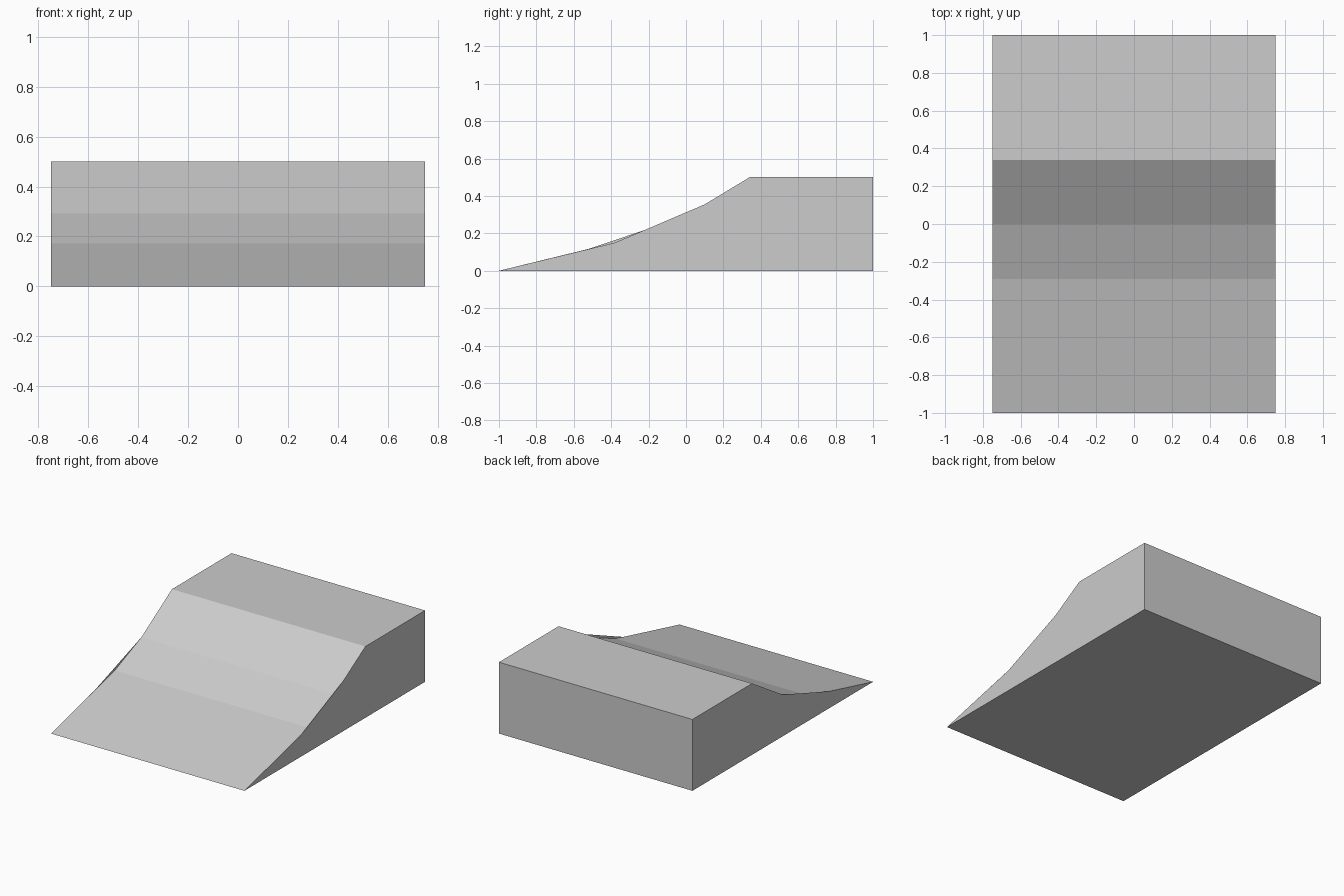
import bpy
import bmesh

cube = bpy.data.objects.get("Cube")
if cube:
    bpy.data.objects.remove(cube, do_unlink=True)

HALF_WIDTH, HALF_LENGTH, HEIGHT = 0.75, 1.0, 0.5

grey = bpy.data.materials.new("light_grey")
grey.use_nodes = True
color = (0.604, 0.604, 0.604, 1)
grey.diffuse_color = color
grey.node_tree.nodes["Principled BSDF"].inputs["Base Color"].default_value = color

# Shared outline points as (y, z)
toe = (-HALF_LENGTH, 0)
lip = (0.34, HEIGHT)
back_top = (HALF_LENGTH, HEIGHT)
back_foot = (HALF_LENGTH, 0)

# Each wall bridges the bends of the ramp at its own points
ramp = [toe, (-0.292, 0.172), (0, 0.292), lip, back_top, back_foot]
left_wall = [toe, (-0.38, 0.15), (0.1, 0.355), lip, back_top, back_foot]
right_wall = [toe, (-0.52, 0.117), (0, 0.292), lip, back_top, back_foot]


def make_object(name, bm):
    mesh = bpy.data.meshes.new(name)
    bm.to_mesh(mesh)
    bm.free()
    mesh.materials.append(grey)
    obj = bpy.data.objects.new(name, mesh)
    bpy.context.collection.objects.link(obj)


def make_wall(name, profile, x):
    bm = bmesh.new()
    face = bm.faces.new([bm.verts.new((x, y, z)) for y, z in profile])
    face.normal_update()
    if face.normal.x * x < 0:
        face.normal_flip()
    make_object(name, bm)


# Ramp, deck, back and underside swept across the width
bm = bmesh.new()
rows = [[bm.verts.new((x, y, z)) for y, z in ramp] for x in (-HALF_WIDTH, HALF_WIDTH)]
for i in range(len(ramp)):
    j = (i + 1) % len(ramp)
    bm.faces.new((rows[0][i], rows[1][i], rows[1][j], rows[0][j]))
make_object("ramp_body", bm)

# Side walls
make_wall("left_wall", left_wall, HALF_WIDTH)
make_wall("right_wall", right_wall, -HALF_WIDTH)
